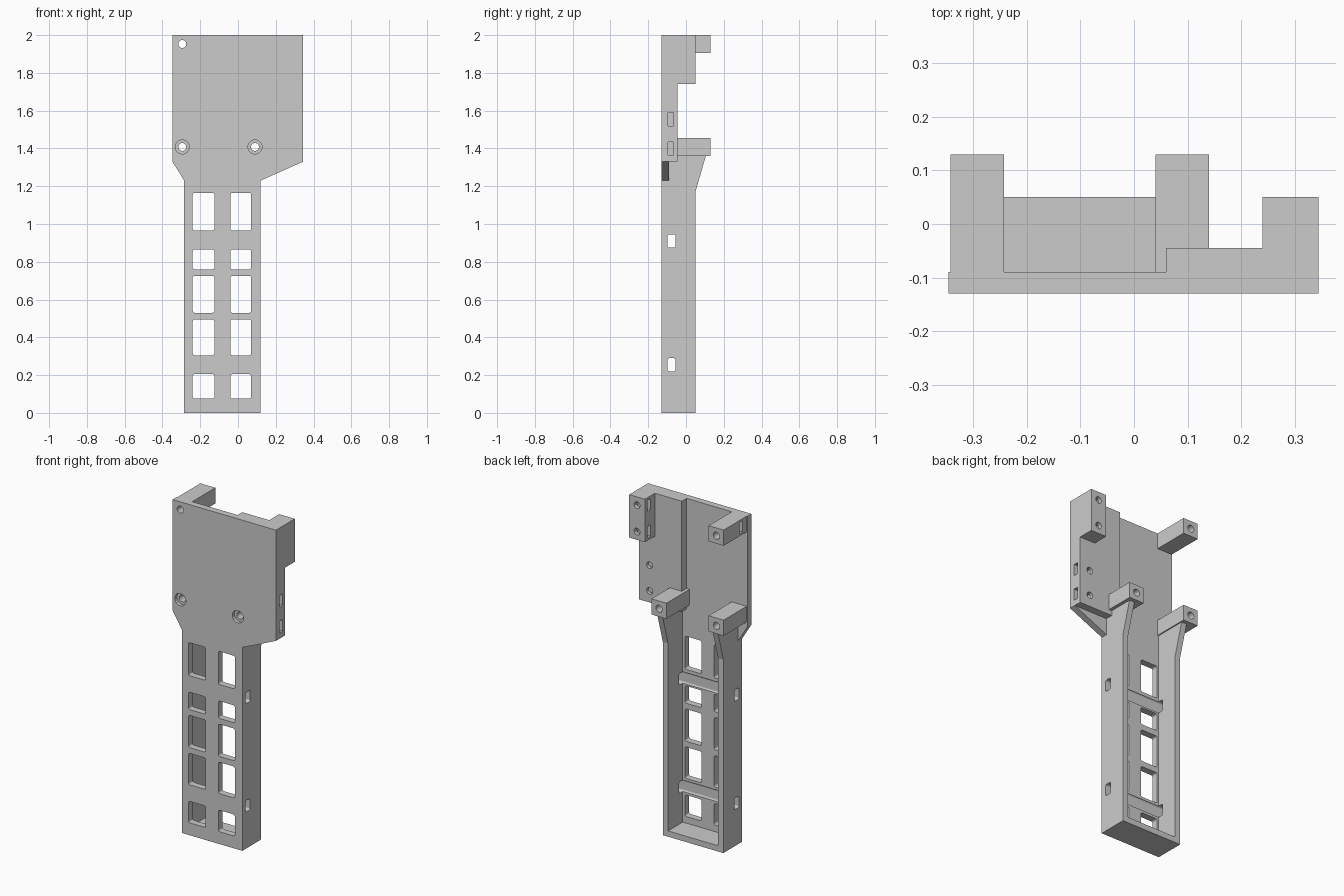
import bpy, bmesh, math
from mathutils import Vector, Matrix

if "Cube" in bpy.data.objects:
    bpy.data.objects.remove(bpy.data.objects["Cube"], do_unlink=True)

grey = bpy.data.materials.new("light grey plastic")
grey.use_nodes = True
grey.diffuse_color = (0.6, 0.6, 0.6, 1)
grey.node_tree.nodes["Principled BSDF"].inputs["Base Color"].default_value = (0.6, 0.6, 0.6, 1)


def add_prism(bm, points, start, end):
    """Extrude a closed outline of 3D points from start to end offsets."""
    face = bm.faces.new([bm.verts.new(Vector(p) + Vector(start)) for p in points])
    made = bmesh.ops.extrude_face_region(bm, geom=[face])["geom"]
    verts = [g for g in made if isinstance(g, bmesh.types.BMVert)]
    bmesh.ops.translate(bm, verts=verts, vec=Vector(end) - Vector(start))


def add_box(bm, x, y, z, round_axis=None, radius=0.01):
    """Box between ranges, optionally rounding the edges along one axis."""
    ranges = (x, y, z)
    verts = bmesh.ops.create_cube(bm, size=1)["verts"]
    for v in verts:
        v.co = [r[0] if c < 0 else r[1] for r, c in zip(ranges, v.co)]
    if round_axis is not None:
        edges = {e for v in verts for e in v.link_edges
                 if abs((e.verts[0].co - e.verts[1].co).normalized()[round_axis]) > 0.9}
        bmesh.ops.bevel(bm, geom=list(edges), offset=radius, segments=3,
                        profile=0.5, affect='EDGES')


def add_hole(bm, x, z, radius, y):
    """Round cutter running along y."""
    place = Matrix.Translation((x, sum(y) / 2, z)) @ Matrix.Rotation(math.pi / 2, 4, 'X')
    bmesh.ops.create_cone(bm, cap_ends=True, segments=32, radius1=radius,
                          radius2=radius, depth=y[1] - y[0], matrix=place)


def finish(name, bm):
    bmesh.ops.recalc_face_normals(bm, faces=bm.faces)
    mesh = bpy.data.meshes.new(name)
    bm.to_mesh(mesh)
    bm.free()
    mesh.materials.append(grey)
    obj = bpy.data.objects.new(name, mesh)
    bpy.context.collection.objects.link(obj)
    return obj


def box_part(name, x, y, z):
    bm = bmesh.new()
    add_box(bm, x, y, z)
    return finish(name, bm)


FRONT, INNER, REAR = -0.13, -0.09, 0.05
LEFT_X, RIGHT_X = 0.09, -0.295   # fixing hole columns
parts = []

# Front plate: wide head tapering to the handle
bm = bmesh.new()
outline = [(-0.347, 2), (0.345, 2), (0.345, 1.33), (0.12, 1.23),
           (0.12, 0), (-0.285, 0), (-0.285, 1.23), (-0.347, 1.33)]
add_prism(bm, [(x, 0, z) for x, z in outline], (0, FRONT, 0), (0, INNER, 0))
parts.append(finish("front_plate", bm))

# Channel side walls with gussets under the posts
wall = [(INNER, 0), (REAR, 0), (REAR, 1.17), (0.105, 1.36), (INNER, 1.36)]
for name, x0, x1 in (("right_wall", -0.285, -0.25), ("left_wall", 0.085, 0.12)):
    bm = bmesh.new()
    add_prism(bm, [(0, y, z) for y, z in wall], (x0, 0, 0), (x1, 0, 0))
    parts.append(finish(name, bm))

# Channel end, posts, side pad and mounting block
parts += [
    box_part("channel_floor", (-0.25, 0.085), (INNER, REAR), (0, 0.035)),
    box_part("upper_right_post", (-0.343, -0.243), (INNER, 0.13), (1.905, 2)),
    box_part("lower_right_post", (-0.343, -0.243), (INNER, 0.13), (1.36, 1.455)),
    box_part("lower_left_post", (0.04, 0.14), (INNER, 0.13), (1.36, 1.455)),
    box_part("side_pad", (0.06, 0.345), (INNER, -0.045), (1.33, 2)),
    box_part("mounting_block", (0.24, 0.345), (-0.045, REAR), (1.74, 2)),
]

# Cutter: handle windows and round fixing holes
bm = bmesh.new()
for z in ((0.075, 0.205), (0.305, 0.495), (0.53, 0.725), (0.76, 0.865), (0.965, 1.165)):
    for x in ((-0.24, -0.125), (-0.04, 0.07)):
        add_box(bm, x, (-0.2, -0.07), z, round_axis=1)
for x, z in ((RIGHT_X, 1.953), (RIGHT_X, 1.408), (LEFT_X, 1.408)):
    add_hole(bm, x, z, 0.021, (-0.2, 0.2))
for z in (1.95, 1.79):
    add_hole(bm, 0.293, z, 0.02, (-0.06, 0.1))
for z in (1.555, 1.4):
    add_hole(bm, 0.275, z, 0.02, (-0.088, -0.02))
hole_cutter = finish("hole_cutter", bm)

# Cutter: strap slots, nut slots and counterbores
bm = bmesh.new()
for z in (0.22, 0.875):
    add_box(bm, (-0.4, 0.4), (-0.098, -0.055), (z, z + 0.07), round_axis=0)
for z in (1.365, 1.52):
    add_box(bm, (0.245, 0.4), (-0.096, -0.065), (z, z + 0.07))
for z in (1.755, 1.915):
    add_box(bm, (0.2, 0.325), (-0.005, 0.025), (z, z + 0.07))
add_box(bm, (-0.4, -0.262), (-0.05, -0.02), (1.918, 1.988))
for x in (RIGHT_X, LEFT_X):
    add_hole(bm, x, 1.408, 0.037, (-0.2, -0.11))
slot_cutter = finish("slot_cutter", bm)

# Cut every part, then drop the cutters
for part in parts:
    for cutter in (hole_cutter, slot_cutter):
        cut = part.modifiers.new("cut", 'BOOLEAN')
        cut.operation, cut.solver, cut.object = 'DIFFERENCE', 'EXACT', cutter
graph = bpy.context.evaluated_depsgraph_get()
graph.update()
cut_meshes = [bpy.data.meshes.new_from_object(p.evaluated_get(graph)) for p in parts]
for part, mesh in zip(parts, cut_meshes):
    part.modifiers.clear()
    part.data = mesh
for cutter in (hole_cutter, slot_cutter):
    bpy.data.objects.remove(cutter, do_unlink=True)
